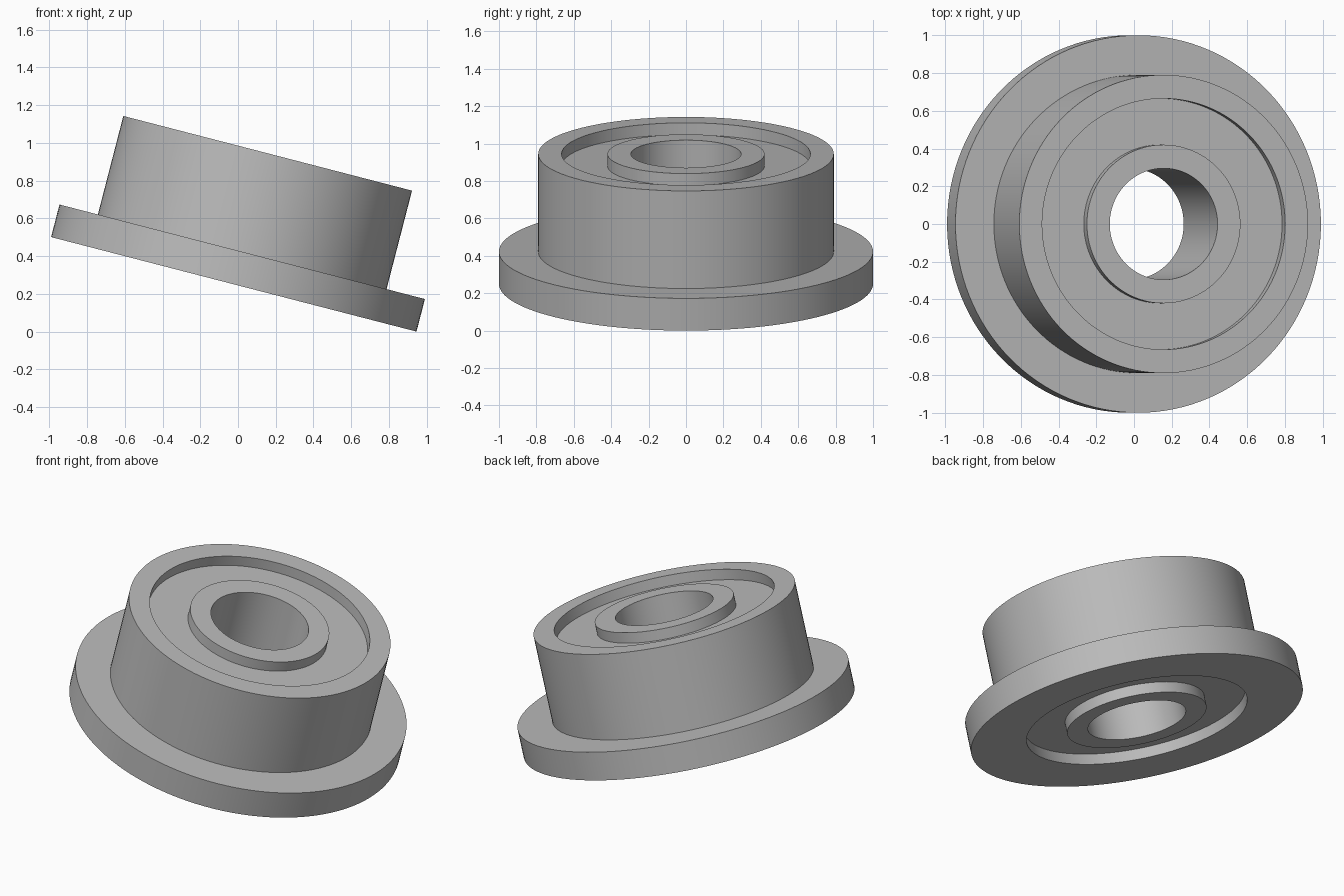
import bpy
import bmesh
from math import radians, sin, cos, tau
from mathutils import Matrix, Vector

cube = bpy.data.objects.get("Cube")
if cube:
    bpy.data.objects.remove(cube, do_unlink=True)

# Main dimensions
FLANGE_R, BODY_R, RECESS_R, HUB_R, BORE_R = 1.0, 0.79, 0.665, 0.42, 0.295
FLANGE_H, HEIGHT, RECESS = 0.178, 0.717, 0.066
TILT = radians(14.5)
SEGMENTS = 128

steel = bpy.data.materials.new("steel_grey")
steel.use_nodes = True
GREY = (0.5, 0.5, 0.5, 1)
steel.diffuse_color = GREY
steel.node_tree.nodes["Principled BSDF"].inputs["Base Color"].default_value = GREY

# Tilted axis, with the low flange edge resting on the ground
placement = (Matrix.Translation((-FLANGE_H * sin(TILT) / 2, 0, FLANGE_R * sin(TILT)))
             @ Matrix.Rotation(TILT, 4, 'Y'))


def lathe(name, profile):
    """Revolve a closed (radius, height) profile into a ring."""
    bm = bmesh.new()
    verts = [bm.verts.new(Vector((r, 0, z))) for r, z in profile]
    edges = [bm.edges.new((a, b)) for a, b in zip(verts, verts[1:] + verts[:1])]
    bmesh.ops.spin(bm, geom=verts + edges, cent=(0, 0, 0), axis=(0, 0, 1),
                   angle=tau, steps=SEGMENTS, use_merge=True)
    bmesh.ops.remove_doubles(bm, verts=bm.verts, dist=1e-5)
    bmesh.ops.recalc_face_normals(bm, faces=bm.faces)
    bm.transform(placement)
    mesh = bpy.data.meshes.new(name)
    bm.to_mesh(mesh)
    bm.free()
    mesh.materials.append(steel)
    obj = bpy.data.objects.new(name, mesh)
    bpy.context.collection.objects.link(obj)
    bpy.ops.object.select_all(action='DESELECT')
    obj.select_set(True)
    bpy.context.view_layer.objects.active = obj
    bpy.ops.object.shade_smooth_by_angle(angle=radians(30))


def tube(name, inner, outer, low, high):
    lathe(name, [(inner, low), (outer, low), (outer, high), (inner, high)])


# Outer ring with its flange
lathe("flanged_outer_ring", [
    (RECESS_R, 0), (FLANGE_R, 0), (FLANGE_R, FLANGE_H),
    (BODY_R, FLANGE_H), (BODY_R, HEIGHT), (RECESS_R, HEIGHT)])

# Inner ring around the bore
tube("inner_ring", BORE_R, HUB_R, 0, HEIGHT)

# Recessed web between the rings
tube("recessed_shield", HUB_R, RECESS_R, RECESS, HEIGHT - RECESS)
